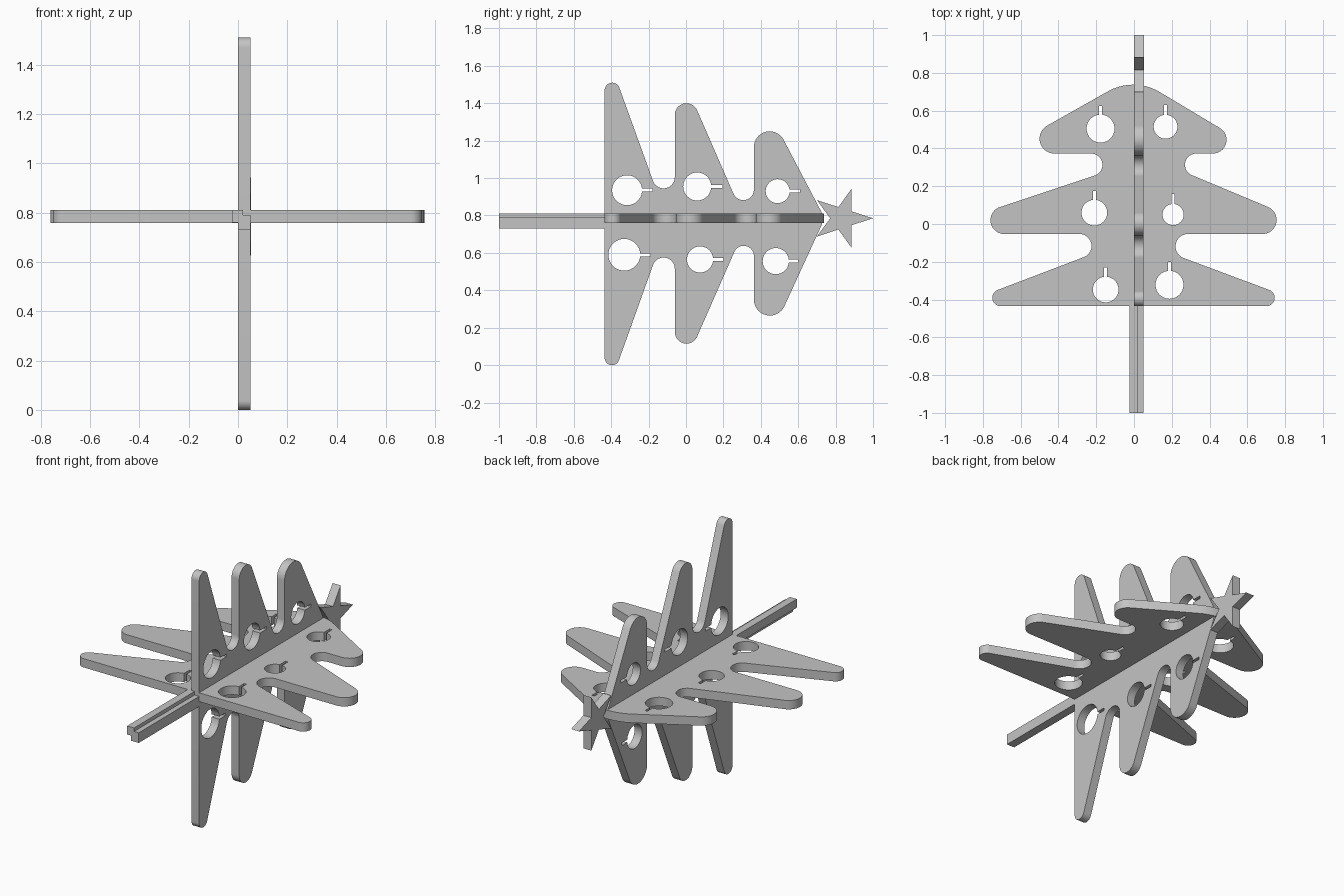
import bpy, bmesh
from math import sin, cos, tan, asin, atan2, pi
from mathutils import Vector, Matrix

if "Cube" in bpy.data.objects:
    bpy.data.objects.remove(bpy.data.objects["Cube"])

grey = bpy.data.materials.new("plain grey")
grey.use_nodes = True
grey.diffuse_color = (0.55, 0.55, 0.55, 1)
grey.node_tree.nodes["Principled BSDF"].inputs["Base Color"].default_value = grey.diffuse_color

MID = 0.785          # height of the tree axis
UPRIGHT = (0, -pi / 2, 0)


def slab(name, loops, half, location, rotation=(0, 0, 0)):
    """Flat sheet cut from closed loops; inner loops become holes."""
    curve = bpy.data.curves.new(name, "CURVE")
    curve.dimensions = "2D"
    curve.fill_mode = "BOTH"
    curve.extrude = half
    for loop in loops:
        spline = curve.splines.new("POLY")
        spline.points.add(len(loop) - 1)
        for point, (u, v) in zip(spline.points, loop):
            point.co = (u, v, 0, 1)
        spline.use_cyclic_u = True
    obj = bpy.data.objects.new(name, curve)
    obj.location, obj.rotation_euler = location, rotation
    bpy.context.collection.objects.link(obj)
    bpy.ops.object.select_all(action="DESELECT")
    obj.select_set(True)
    bpy.context.view_layer.objects.active = obj
    bpy.ops.object.convert(target="MESH")
    obj = bpy.context.object
    bm = bmesh.new()
    bm.from_mesh(obj.data)
    bmesh.ops.remove_doubles(bm, verts=bm.verts, dist=0.0003)
    bmesh.ops.recalc_face_normals(bm, faces=bm.faces)
    bm.to_mesh(obj.data)
    bm.free()
    obj.data.materials.clear()
    obj.data.materials.append(grey)
    bpy.ops.object.shade_smooth_by_angle(angle=pi / 6)


def tree_outline(right, left, apex, apex_radius):
    """Each wall (u, v0, v1) is a branch tip or notch end, fully rounded."""
    corners = [Vector((u, v)) for u, a, b in right for v in (a, b)]
    corners.append(Vector(apex))
    corners += [Vector((u, v)) for u, a, b in reversed(left) for v in (b, a)]
    n, top = len(corners), 2 * len(right)
    dirs = [(corners[(i + 1) % n] - corners[i]).normalized() for i in range(n)]
    turns = [atan2(dirs[i - 1].cross(dirs[i]), dirs[i - 1].dot(dirs[i])) for i in range(n)]
    tans = [abs(tan(t / 2)) for t in turns]
    radii = [apex_radius] * n
    for i in [*range(0, top, 2), *range(top + 1, n, 2)]:
        length = (corners[i + 1] - corners[i]).length
        radii[i] = radii[i + 1] = length / (tans[i] + tans[i + 1])
    points = []
    for i, p in enumerate(corners):
        start = p - dirs[i - 1] * radii[i] * tans[i]
        centre = p + (dirs[i] - dirs[i - 1]).normalized() * radii[i] / cos(turns[i] / 2)
        for k in range(11):
            q = centre + Matrix.Rotation(turns[i] * k / 10, 2) @ (start - centre)
            if not points or (q - points[-1]).length > 0.001:
                points.append(q)
    return points


def keyhole(u, v, r, end, w=0.008):
    """Round hole with a narrow slot reaching up to v = end."""
    gap = asin(w / r)
    angles = [pi / 2 + gap + (2 * pi - 2 * gap) * k / 40 for k in range(41)]
    return [(u + r * cos(a), v + r * sin(a)) for a in angles] + [(u + w, end), (u - w, end)]


# Level sheet: three branches to each side
level = tree_outline(
    [(0.745, -0.435, -0.36), (0.22, -0.164, -0.053), (0.755, -0.053, 0.071),
     (0.27, 0.274, 0.373), (0.49, 0.373, 0.487)],
    [(-0.75, -0.435, -0.36), (-0.225, -0.16, -0.053), (-0.76, -0.053, 0.073),
     (-0.167, 0.27, 0.373), (-0.5, 0.373, 0.498)],
    (0, 0.78), 0.27)
level_holes = [(-0.177, 0.505, 0.074, 0.625), (0.167, 0.515, 0.063, 0.63),
               (-0.21, 0.06, 0.068, 0.175), (0.207, 0.05, 0.056, 0.16),
               (-0.15, -0.347, 0.068, -0.23), (0.188, -0.322, 0.074, -0.2)]
slab("level_tree_sheet", [level] + [keyhole(*h) for h in level_holes], 0.026, (0, 0, MID))

# Upright sheet: three branches up and down
upright = tree_outline(
    [(1.51, -0.435, -0.366), (0.945, -0.162, -0.06), (1.4, -0.06, 0.043),
     (0.882, 0.269, 0.363), (1.25, 0.363, 0.498)],
    [(0, -0.435, -0.368), (0.575, -0.162, -0.06), (0.115, -0.06, 0.043),
     (0.638, 0.273, 0.363), (0.265, 0.363, 0.503)],
    (MID, 0.742), 0.1)
upright_holes = [(0.935, -0.315, 0.08, -0.18), (0.955, 0.06, 0.075, 0.195),
                 (0.93, 0.49, 0.064, 0.61), (0.59, -0.33, 0.085, -0.19),
                 (0.565, 0.075, 0.07, 0.2), (0.556, 0.48, 0.07, 0.6)]
slab("upright_tree_sheet", [upright] + [keyhole(*h) for h in upright_holes],
     0.025, (0.025, 0, 0), UPRIGHT)

# Five-pointed star at the tree top
star = [(MID + r * sin(k * pi / 5), 0.834 + r * cos(k * pi / 5))
        for k in range(10) for r in [0.063 if k % 2 else 0.166]]
slab("top_star", [star], 0.026, (0.026, 0, 0), UPRIGHT)

# Trunk: two interlocked square bars as one stepped profile
trunk = [(-0.025, 0.76), (0, 0.76), (0, 0.73), (0.05, 0.73),
         (0.05, 0.79), (0.02, 0.79), (0.02, 0.811), (-0.025, 0.811)]
slab("trunk", [trunk], 0.2825, (0, -0.7175, 0), (pi / 2, 0, 0))
